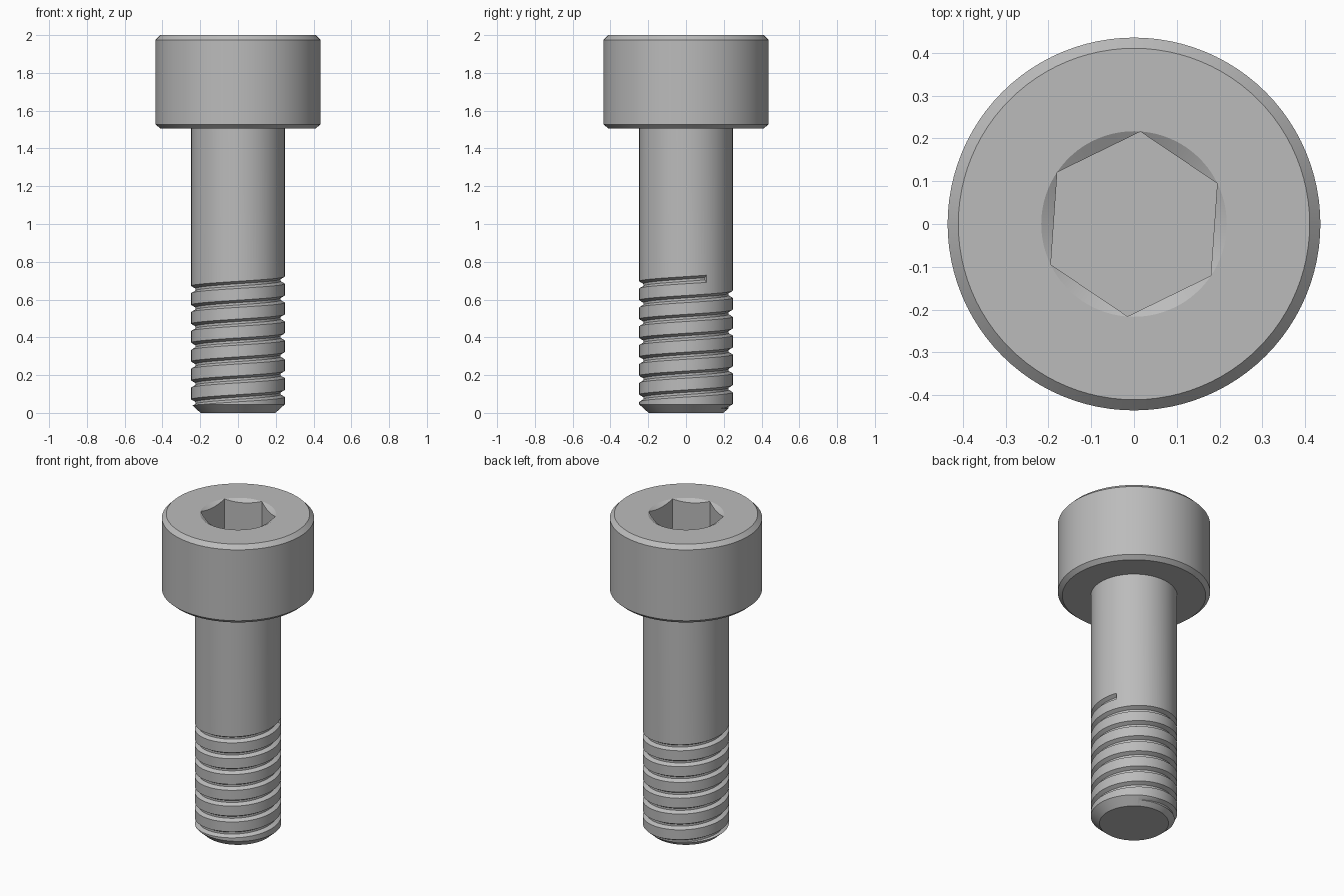
import bpy, bmesh, math

SEG = 96
TURN = math.radians(26)      # rotation of the socket and of the thread end
SHANK_R = 0.2475
PITCH = 0.1
THREAD_TOP = 0.71
THREAD_TURNS = 7

cube = bpy.data.objects.get("Cube")
if cube:
    bpy.data.objects.remove(cube, do_unlink=True)

steel = bpy.data.materials.new("grey steel")
steel.use_nodes = True
grey = (0.5, 0.5, 0.5, 1)
steel.diffuse_color = grey
steel.node_tree.nodes["Principled BSDF"].inputs["Base Color"].default_value = grey


def finish(bm, name):
    bmesh.ops.recalc_face_normals(bm, faces=bm.faces)
    mesh = bpy.data.meshes.new(name)
    bm.to_mesh(mesh)
    bm.free()
    mesh.materials.append(steel)
    obj = bpy.data.objects.new(name, mesh)
    bpy.context.collection.objects.link(obj)
    return obj


def loft(rings, name, closed=False):
    """Skin a list of point rings and cap both ends."""
    bm = bmesh.new()
    loops = [[bm.verts.new(p) for p in ring] for ring in rings]
    for a, b in zip(loops, loops[1:]):
        for i in range(len(a)):
            j = (i + 1) % len(a)
            bm.faces.new((a[i], a[j], b[j], b[i]))
    bm.faces.new(loops[0][::-1])
    bm.faces.new(loops[-1])
    return finish(bm, name)


def polar(r, angle, z):
    return (r * math.cos(angle), r * math.sin(angle), z)


def lathe(profile, name, seg=SEG, start=0.0):
    return loft([[polar(r, start + math.tau * i / seg, z) for i in range(seg)]
                 for r, z in profile], name)


def cut(obj, cutters):
    """Subtract the cutters, bake the result and drop the helpers."""
    for c in cutters:
        c.hide_render = True
        mod = obj.modifiers.new("cut", 'BOOLEAN')
        mod.operation = 'DIFFERENCE'
        mod.solver = 'EXACT'
        mod.object = c
    deps = bpy.context.evaluated_depsgraph_get()
    baked = bpy.data.meshes.new_from_object(obj.evaluated_get(deps))
    obj.modifiers.clear()
    obj.data = baked
    for c in cutters:
        bpy.data.objects.remove(c, do_unlink=True)


def smooth(obj):
    bpy.ops.object.select_all(action='DESELECT')
    obj.select_set(True)
    bpy.context.view_layer.objects.active = obj
    bpy.ops.object.shade_smooth_by_angle(angle=math.radians(20))


# Cylindrical head with chamfered rims
head = lathe([(0.411, 1.505), (0.436, 1.527), (0.436, 1.975), (0.411, 2.0)], "head")

# Hexagonal socket with a conical lead-in
socket = lathe([(0.2165, 1.75), (0.2165, 2.05)], "socket_cutter", 6, TURN)
slope = 1 / math.tan(math.radians(30))
lead_in = lathe([(0.217 + dz * slope, 2 + dz) for dz in (-0.09, 0.02)],
                "lead_in_cutter", SEG, TURN)
cut(head, [socket, lead_in])
smooth(head)

# Shank with a chamfered tip
shank = lathe([(0.198, 0), (SHANK_R, 0.045), (SHANK_R, 1.55)], "shank")

# Helical thread groove
section = [(0.27, -0.032), (0.225, -0.006), (0.225, 0.006), (0.27, 0.032)]
steps = THREAD_TURNS * SEG
rings = []
for i in range(steps + 1):
    back = (steps - i) / SEG
    angle = TURN - math.tau * back
    rings.append([polar(r, angle, THREAD_TOP - PITCH * back + dz) for r, dz in section])
groove = loft(rings, "groove_cutter")
cut(shank, [groove])
smooth(shank)
